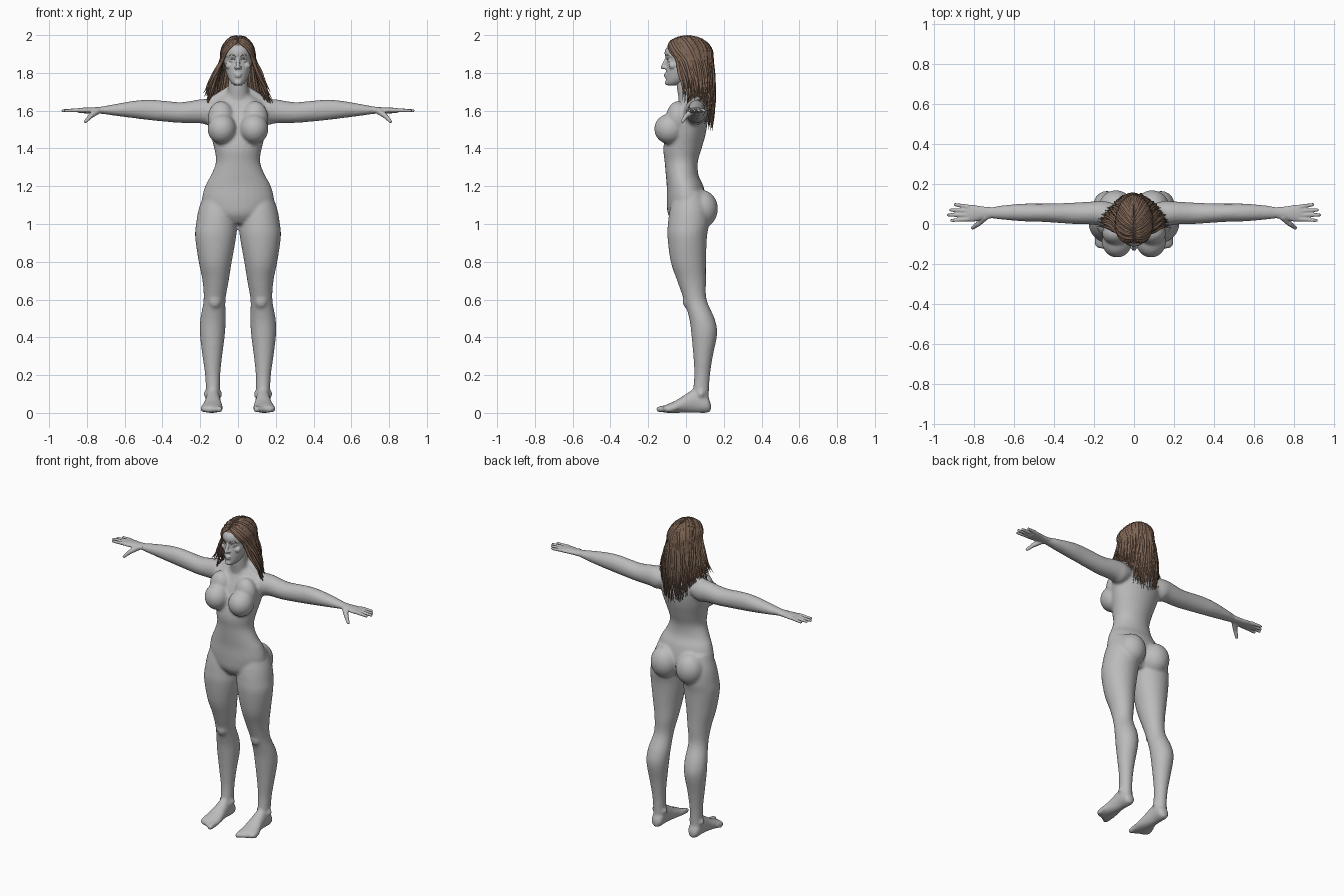
import bpy, bmesh, math, random
from mathutils import Vector, Matrix

random.seed(4)
if "Cube" in bpy.data.objects:
    bpy.data.objects.remove(bpy.data.objects["Cube"])


def material(name, rgb):
    mat = bpy.data.materials.new(name)
    mat.use_nodes = True
    mat.diffuse_color = (*rgb, 1)
    bsdf = mat.node_tree.nodes["Principled BSDF"]
    bsdf.inputs["Base Color"].default_value = (*rgb, 1)
    bsdf.inputs["Roughness"].default_value = 0.7
    return mat


GREY = material("plain grey", (0.5, 0.5, 0.5))
BROWN = material("hair brown", (0.21, 0.13, 0.09))


def bridge(bm, rings):
    """Close a list of vertex rings into a capped tube."""
    n = len(rings[0])
    for lo, hi in zip(rings, rings[1:]):
        for i in range(n):
            j = (i + 1) % n
            bm.faces.new((lo[i], lo[j], hi[j], hi[i]))
    bm.faces.new(rings[0][::-1])
    bm.faces.new(rings[-1])


def spline(rows, steps=4):
    """Catmull-Rom interpolation through rows of numbers."""
    out = []
    for k in range(len(rows) - 1):
        a, b, c, d = (rows[max(0, min(len(rows) - 1, k + o))] for o in (-1, 0, 1, 2))
        for s in range(steps):
            t = s / steps
            out.append([q + t * (r - p + t * (2 * p - 5 * q + 4 * r - w
                        + t * (3 * (q - r) + w - p))) / 2
                        for p, q, r, w in zip(a, b, c, d)])
    return out + [list(rows[-1])]


def loft(bm, axis, rows, side=1, n=28):
    """Oval rings along an axis; row = position, then min and max across."""
    rings = []
    for t, a0, a1, b0, b1 in spline(rows):
        ring = []
        for i in range(n):
            u = math.tau * i / n
            a = (a0 + a1) / 2 + (a1 - a0) / 2 * math.cos(u)
            b = (b0 + b1) / 2 + (b1 - b0) / 2 * math.sin(u)
            x, y, z = {"x": (t, a, b), "y": (a, t, b), "z": (a, b, t)}[axis]
            ring.append(bm.verts.new((side * x, y, z)))
        rings.append(ring)
    bridge(bm, rings)


def ball(bm, loc, size, side=1):
    m = Matrix.Translation((side * loc[0], loc[1], loc[2])) @ Matrix.Diagonal((*size, 1))
    bmesh.ops.create_uvsphere(bm, u_segments=24, v_segments=16, radius=1, matrix=m)


def tube(bm, start, end, r0, r1, side=1):
    """Tapered capsule between two points."""
    p, q = (Vector((side * v[0], v[1], v[2])) for v in (start, end))
    rot = (q - p).to_track_quat("Z", "Y").to_matrix().to_4x4()
    m = Matrix.Translation((p + q) / 2) @ rot
    bmesh.ops.create_cone(bm, cap_ends=True, segments=16, radius1=r0, radius2=r1,
                          depth=(q - p).length, matrix=m)
    ball(bm, p, (r0,) * 3)
    ball(bm, q, (r1,) * 3)


def fuse(name, bm, voxel, rounds):
    """Merge overlapping volumes into one smooth skin."""
    bmesh.ops.recalc_face_normals(bm, faces=bm.faces)
    me = bpy.data.meshes.new(name)
    bm.to_mesh(me)
    bm.free()
    ob = bpy.data.objects.new(name, me)
    bpy.context.collection.objects.link(ob)
    rm = ob.modifiers.new("fuse", "REMESH")
    rm.mode, rm.voxel_size, rm.use_smooth_shade = "VOXEL", voxel, True
    sm = ob.modifiers.new("relax", "SMOOTH")
    sm.factor, sm.iterations = 0.5, rounds
    dg = bpy.context.evaluated_depsgraph_get()
    ob.data = bpy.data.meshes.new_from_object(ob.evaluated_get(dg))
    ob.modifiers.clear()
    ob.data.materials.clear()
    ob.data.materials.append(GREY)
    return ob


# Torso and neck
bm = bmesh.new()
torso = [(1.0, .08, -.06, .07), (1.05, .15, -.095, .1), (1.12, .19, -.102, .11),
         (1.2, .174, -.102, .092), (1.26, .142, -.107, .066), (1.33, .117, -.113, .063),
         (1.4, .126, -.12, .083), (1.48, .147, -.105, .105), (1.56, .165, -.08, .115),
         (1.62, .165, -.052, .11), (1.66, .11, -.035, .1), (1.69, .06, -.03, .08)]
loft(bm, "z", [(z, -w, w, f, b) for z, w, f, b in torso])
neck = [(1.6, .06, -.03, .09), (1.68, .058, -.042, .075), (1.74, .052, -.05, .06),
        (1.82, .05, -.05, .06)]
loft(bm, "z", [(z, -w, w, f, b) for z, w, f, b in neck])

leg = [(1.17, .04, .175, -.06, .09), (1.08, .01, .208, -.085, .12),
       (1.0, .006, .222, -.096, .122), (.93, .01, .227, -.098, .111),
       (.8, .033, .208, -.081, .106), (.7, .049, .188, -.047, .106),
       (.6, .066, .182, -.012, .109), (.5, .065, .199, .017, .151),
       (.42, .069, .202, .028, .165), (.3, .084, .188, .039, .142),
       (.2, .094, .174, .044, .127), (.1, .096, .169, .036, .121), (.03, .098, .168, .04, .122)]
foot = [(.132, .115, .15, .01, .05), (.11, .095, .168, 0, .09), (.05, .094, .171, 0, .125),
        (0, .089, .177, 0, .1), (-.05, .081, .19, 0, .068), (-.1, .08, .199, 0, .045),
        (-.122, .09, .18, .004, .034)]
arm = [(.09, .01, .1, 1.56, 1.64), (.15, -.012, .115, 1.525, 1.66),
       (.2, -.003, .113, 1.533, 1.66), (.3, 0, .107, 1.535, 1.645),
       (.4, .007, .103, 1.543, 1.653), (.47, .011, .102, 1.55, 1.658),
       (.55, .013, .102, 1.56, 1.652), (.65, .021, .094, 1.573, 1.635),
       (.72, .028, .084, 1.583, 1.622), (.76, .025, .086, 1.586, 1.618)]
for s in (1, -1):
    loft(bm, "z", leg, s)
    loft(bm, "y", foot, s)
    loft(bm, "x", arm, s)
    tube(bm, (.03, .045, 1.71), (.16, .05, 1.628), .03, .03, s)      # shoulder slope
    ball(bm, (.085, -.087, 1.503), (.076, .081, .08), s)             # chest
    ball(bm, (.09, -.045, 1.56), (.07, .06, .09), s)
    ball(bm, (.09, .083, 1.08), (.088, .086, .1), s)                 # seat
    ball(bm, (.123, .012, .595), (.036, .03, .045), s)               # kneecap
    for side in (.095, .17):                                         # ankle bones
        ball(bm, (side, .08, .1), (.012, .018, .018), s)
    for i in range(5):                                               # toes
        r = .019 - .002 * i
        x = .099 + .022 * i
        tube(bm, (x, -.09 + .008 * i, .025), (x, -.142 + .013 * i, r), r, r * .9, s)
fuse("body", bm, .009, 4)

# Hands
palm = [(.71, .028, .084, 1.583, 1.622), (.76, .022, .088, 1.585, 1.618),
        (.8, .012, .095, 1.586, 1.617), (.835, .012, .097, 1.587, 1.614),
        (.85, .02, .09, 1.592, 1.61)]
fingers = [(.024, .018, .918), (.045, .045, .934), (.066, .07, .922), (.086, .097, .9)]
for s, name in ((1, "left_hand"), (-1, "right_hand")):
    bm = bmesh.new()
    loft(bm, "x", palm, s)
    for y0, y1, tip in fingers:
        tube(bm, (.83, y0, 1.603), (tip - .006, y1, 1.6), .0115, .008, s)
    tube(bm, (.745, .035, 1.598), (.78, .0, 1.572), .018, .013, s)
    tube(bm, (.78, .0, 1.572), (.807, -.019, 1.543), .013, .009, s)
    fuse(name, bm, .0045, 2)

# Head with facial features
bm = bmesh.new()
skull = [(1.734, .02, -.095, -.05), (1.75, .038, -.106, -.01), (1.78, .055, -.107, .03),
         (1.82, .067, -.106, .06), (1.868, .074, -.102, .09), (1.9, .077, -.113, .105),
         (1.93, .075, -.106, .105), (1.96, .06, -.076, .085), (1.984, .03, -.035, .05)]
loft(bm, "z", [(z, -w, w, f, b) for z, w, f, b in skull])
tube(bm, (0, -.101, 1.878), (0, -.123, 1.83), .008, .0115)           # nose
for z, w in ((1.793, .021), (1.782, .018)):                          # lips
    ball(bm, (0, -.105, z), (w, .012, .0065))
ball(bm, (0, -.098, 1.748), (.02, .014, .014))                       # chin
for s in (1, -1):
    ball(bm, (.011, -.112, 1.828), (.009, .012, .008), s)            # nostril
    ball(bm, (.045, -.07, 1.838), (.022, .022, .02), s)              # cheek
    ball(bm, (.032, -.087, 1.866), (.017, .012, .009), s)            # eye
    tube(bm, (.014, -.103, 1.888), (.05, -.08, 1.89), .009, .007, s)  # brow ridge
head = fuse("head", bm, .0045, 2)


def strands(name, thickness):
    cu = bpy.data.curves.new(name, "CURVE")
    cu.dimensions = "3D"
    cu.bevel_depth, cu.bevel_resolution, cu.resolution_u = thickness, 1, 3
    cu.use_fill_caps = True
    cu.materials.append(BROWN)
    bpy.context.collection.objects.link(bpy.data.objects.new(name, cu))
    return cu


def strand(cu, points, radii):
    sp = cu.splines.new("BEZIER")
    sp.bezier_points.add(len(points) - 1)
    for bp, p, r in zip(sp.bezier_points, points, radii):
        bp.co, bp.radius = p, r
        bp.handle_left_type = bp.handle_right_type = "AUTO"


# Eyebrows and lashes laid on the face
for name, z0, arch, x0, x1 in (("eyebrows", 1.889, .007, .014, .052),
                               ("eyelashes", 1.869, .005, .017, .047)):
    cu = strands(name, .0022)
    for s in (1, -1):
        pts = []
        for i in range(6):
            t = i / 5
            z = z0 + arch * math.sin(math.pi * t)
            origin = Vector((s * (x0 + (x1 - x0) * t), -1, z))
            hit, loc, _, _ = head.ray_cast(origin, Vector((0, 1, 0)))
            pts.append(loc if hit else origin + Vector((0, .91, 0)))
        strand(cu, pts, (.6, 1, 1, 1, .8, .4))

# Hair cap, open at the face and neck
CENTRE, SIZE = Vector((0, .008, 1.89)), Vector((.085, .127, .102))
bm = bmesh.new()
m = Matrix.Translation(CENTRE) @ Matrix.Diagonal((*SIZE, 1))
bmesh.ops.create_uvsphere(bm, u_segments=40, v_segments=28, radius=1, matrix=m)
gone = [f for f in bm.faces if f.calc_center_median().z < 1.8
        or (f.calc_center_median().z < 1.945 and f.calc_center_median().y < -.045)]
bmesh.ops.delete(bm, geom=gone, context="FACES")
me = bpy.data.meshes.new("hair_cap")
bm.to_mesh(me)
bm.free()
me.materials.append(BROWN)
me.shade_smooth()
bpy.context.collection.objects.link(bpy.data.objects.new("hair_cap", me))

# Long locks swept from a centre parting, falling over shoulders and back
cu = strands("hair_locks", .0085)
COUNT = 85
for s in (1, -1):
    for k in range(COUNT):
        t = min(1, max(0, (k + random.uniform(-1, 1)) / (COUNT - 1)))
        phi = math.radians(62 + 118 * t)
        part = Vector((.04, -.72 + 1.25 * t, .7)).normalized()
        rim = Vector((math.sin(phi), -math.cos(phi), -.12))
        lift = random.uniform(.99, 1.045)
        pts = []
        for w in (0, .3, .65, 1):
            d = part.lerp(rim, w).normalized() * lift
            pts.append(CENTRE + Vector((d.x * SIZE.x, d.y * SIZE.y, d.z * SIZE.z)))
        end = Vector((.18 * (1 - t) ** .75, -.02 + .16 * math.sqrt(t),
                      1.63 - .13 * t + random.uniform(-.02, .09)))
        for w in (.35, .7, 1):
            wave = Vector((random.uniform(-1, 1), random.uniform(-1, .6), 0)) * .009
            pts.append(pts[3].lerp(end, w) + wave + Vector((0, .012 * math.sin(math.pi * w), 0)))
        for p in pts:
            p.x *= s
        strand(cu, pts, (.5, .8, .9, 1, .9, .65, .1))
